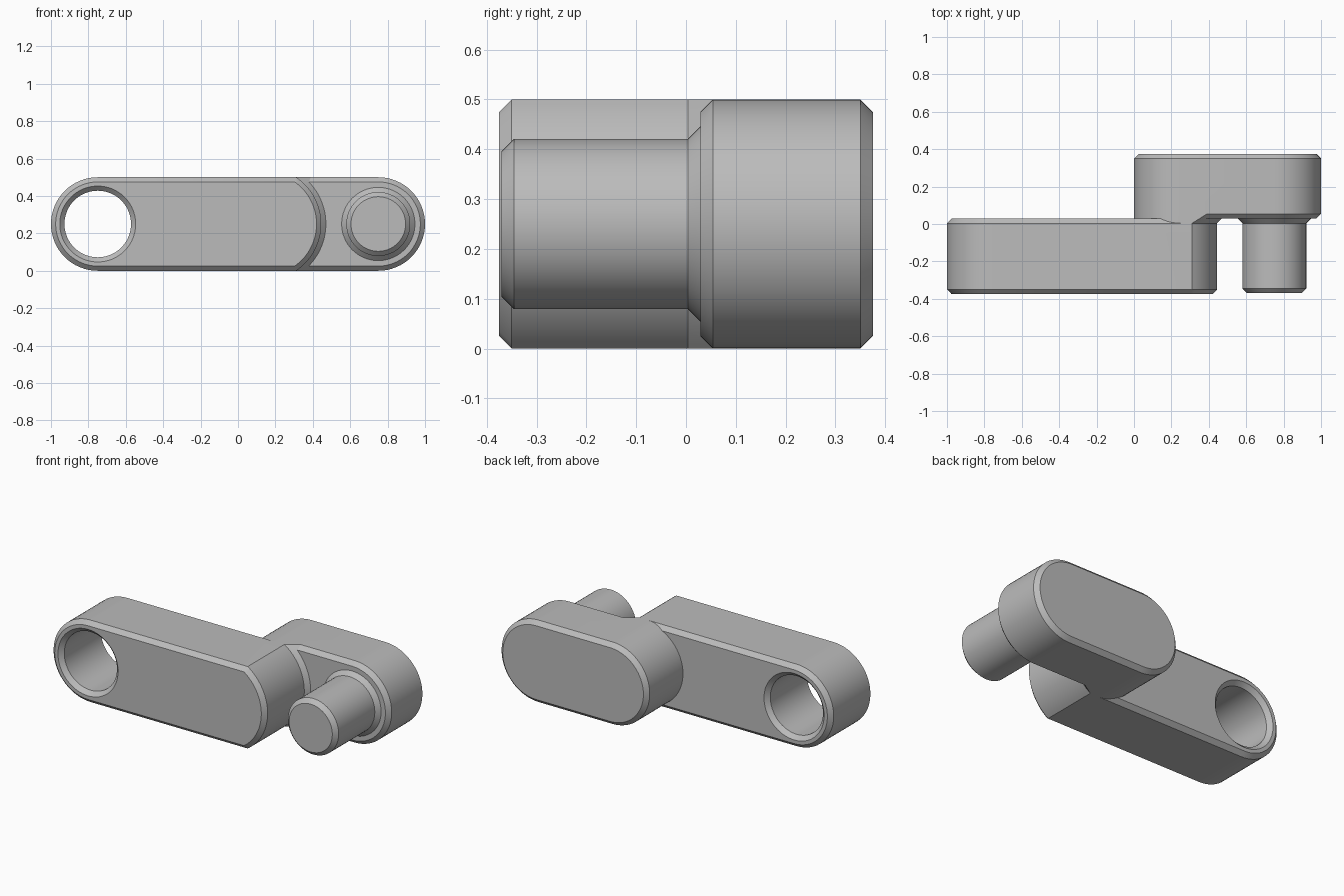
import bpy, bmesh
from math import asin, pi, sin, cos

if "Cube" in bpy.data.objects:
    bpy.data.objects.remove(bpy.data.objects["Cube"])

steel = bpy.data.materials.new("plain_grey")
steel.use_nodes = True
GREY = (0.5, 0.5, 0.5, 1)
steel.diffuse_color = GREY
steel.node_tree.nodes["Principled BSDF"].inputs["Base Color"].default_value = GREY

MID = 0.25      # height of the centre line
CH = 0.025      # chamfer width
SEG = 32        # segments in each end arc


def outline(left, right, half, radius):
    """Slot outline: round left end, right end an arc clipped to the height."""
    pts = []
    for cx, r, sign in ((right, radius, 1), (left, half, -1)):
        a = asin(min(1, half / r))
        for i in range(SEG + 1):
            t = -a + 2 * a * i / SEG
            pts.append((cx + sign * r * cos(t), MID + sign * r * sin(t)))
    return pts


def loft(name, rings):
    """Skin a closed solid through (y, outline) sections."""
    bm = bmesh.new()
    loops = [[bm.verts.new((x, y, z)) for x, z in pts] for y, pts in rings]
    n = len(loops[0])
    for a, b in zip(loops, loops[1:]):
        for i in range(n):
            j = (i + 1) % n
            bm.faces.new((a[i], a[j], b[j], b[i]))
    bm.faces.new(loops[0])
    bm.faces.new(loops[-1])
    bmesh.ops.remove_doubles(bm, verts=bm.verts, dist=1e-5)
    bmesh.ops.recalc_face_normals(bm, faces=bm.faces)
    mesh = bpy.data.meshes.new(name)
    bm.to_mesh(mesh)
    bm.free()
    mesh.materials.append(steel)
    ob = bpy.data.objects.new(name, mesh)
    bpy.context.collection.objects.link(ob)
    return ob


def chamfered(name, left, right, radius, y0, y1):
    full = outline(left, right, MID, radius)
    small = outline(left, right, MID - CH, radius - CH)
    return loft(name, [(y0, small), (y0 + CH, full), (y1 - CH, full), (y1, small)])


def disc(cx, r):
    return outline(cx, cx, r, r)


def combine(target, other, operation):
    mod = target.modifiers.new("combine", "BOOLEAN")
    mod.operation = operation
    mod.solver = "EXACT"
    mod.object = other
    bpy.context.view_layer.objects.active = target
    bpy.ops.object.modifier_apply(modifier=mod.name)
    bpy.data.objects.remove(other)


# Two offset arms and the flared neck joining them
FRONT, BACK, STEP = -0.375, 0.375, 0.029
body = chamfered("link_body", -0.75, 0.145, 0.3, FRONT, STEP)
rear = chamfered("rear_arm", 0.25, 0.75, MID, STEP, BACK)
neck = loft("neck", [(y, outline(0.25, 0.145, MID, r)) for y, r in (
    (-0.05, 0.3), (STEP - CH, 0.3), (STEP + CH, 0.3 + 2 * CH), (0.1, 0.3 + 2 * CH))])
combine(body, neck, "UNION")
combine(body, rear, "UNION")

# Countersunk hole through the front arm
HOLE = 0.178
hole = loft("hole_cutter", [(y, disc(-0.75, r)) for y, r in (
    (FRONT - CH, HOLE + 2 * CH), (FRONT + CH, HOLE),
    (STEP - CH, HOLE), (STEP + CH, HOLE + 2 * CH))])
combine(body, hole, "DIFFERENCE")

# Pin with chamfered tip and flared foot, seated in the rear arm
PIN, TIP = 0.171, -0.37
pin = loft("pin", [(y, disc(0.75, r)) for y, r in (
    (TIP, PIN - CH), (TIP + CH, PIN), (STEP - CH, PIN),
    (STEP, PIN + CH), (STEP + CH, PIN + CH))])

for ob in (body, pin):
    bpy.ops.object.select_all(action="DESELECT")
    ob.select_set(True)
    bpy.context.view_layer.objects.active = ob
    bpy.ops.object.shade_smooth_by_angle(angle=pi / 7)
